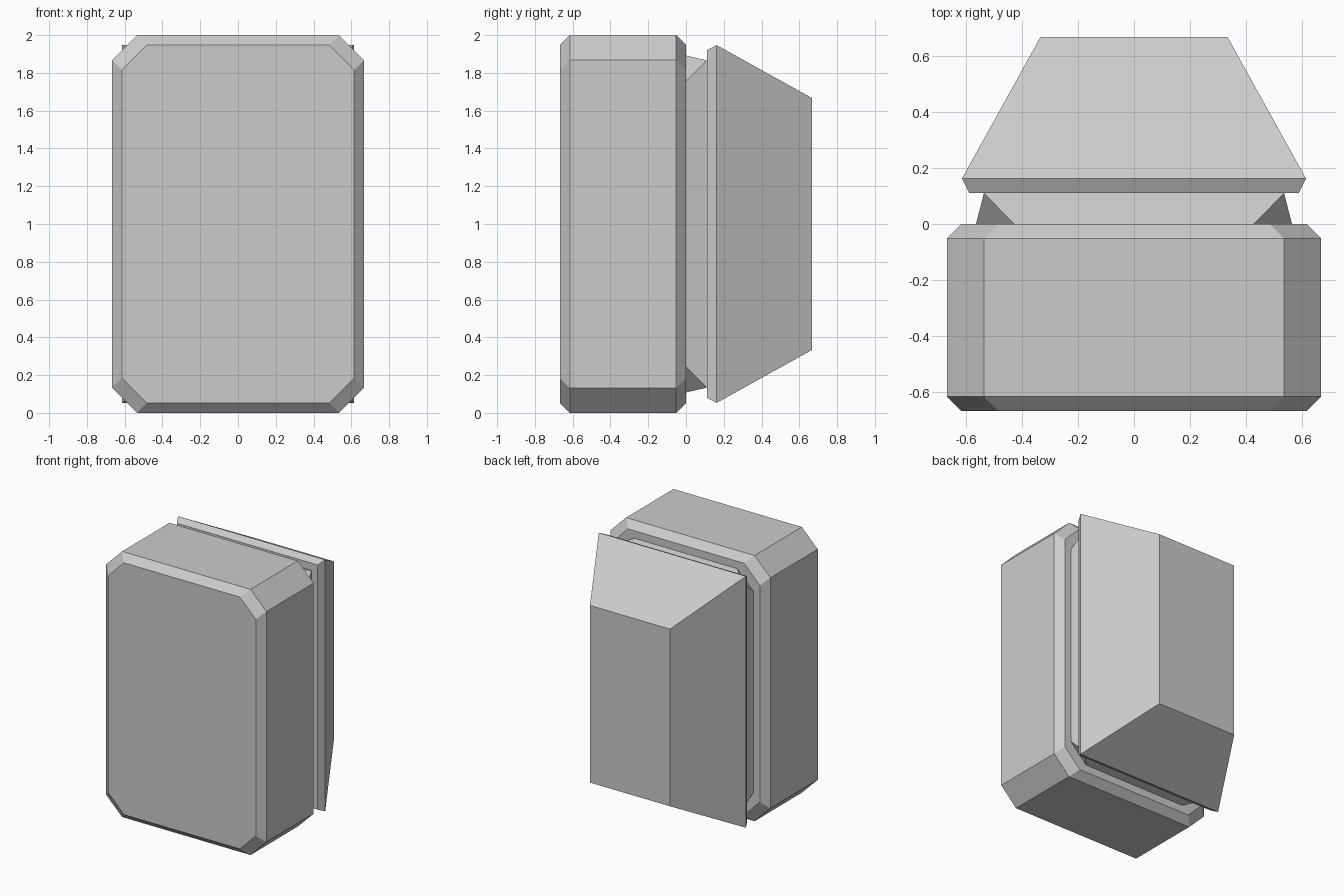
import bpy, bmesh

if "Cube" in bpy.data.objects:
    bpy.data.objects.remove(bpy.data.objects["Cube"])


def ring(bm, y, hw, hh, c):
    """Corner-cut rectangle in the xz plane, centred on z = 1."""
    pts = [(hw - c, hh), (hw, hh - c), (hw, c - hh), (hw - c, -hh),
           (c - hw, -hh), (-hw, c - hh), (-hw, hh - c), (c - hw, hh)]
    return [bm.verts.new((x, y, 1 + z)) for x, z in pts]


def loft(name, sections, caps=True):
    """Skin a stack of rings; zero corner cuts collapse to plain rectangles."""
    bm = bmesh.new()
    rings = [ring(bm, *s) for s in sections]
    for a, b in zip(rings, rings[1:]):
        for i in range(8):
            j = (i + 1) % 8
            bm.faces.new((a[i], a[j], b[j], b[i]))
    if caps:
        bm.faces.new(rings[0])
        bm.faces.new(rings[-1])
    bmesh.ops.remove_doubles(bm, verts=bm.verts, dist=1e-4)
    bmesh.ops.recalc_face_normals(bm, faces=bm.faces)
    mesh = bpy.data.meshes.new(name)
    bm.to_mesh(mesh)
    bm.free()
    obj = bpy.data.objects.new(name, mesh)
    bpy.context.collection.objects.link(obj)
    return obj


# Front block with cut corners and bevelled front and back rims
loft("front_block", [
    (-0.667, 0.615, 0.948, 0.132),
    (-0.615, 0.667, 1.0, 0.132),
    (-0.052, 0.667, 1.0, 0.132),
    (0.0, 0.615, 0.948, 0.132),
])

# Neck changing from cut corners to square corners, open at both ends
loft("neck", [
    (0.0, 0.563, 0.892, 0.136),
    (0.11, 0.535, 0.866, 0.0),
], caps=False)

# Tapered rear block with a thin flared rim
loft("rear_block", [
    (0.11, 0.587, 0.921, 0.0),
    (0.162, 0.613, 0.947, 0.0),
    (0.667, 0.333, 0.667, 0.0),
])
